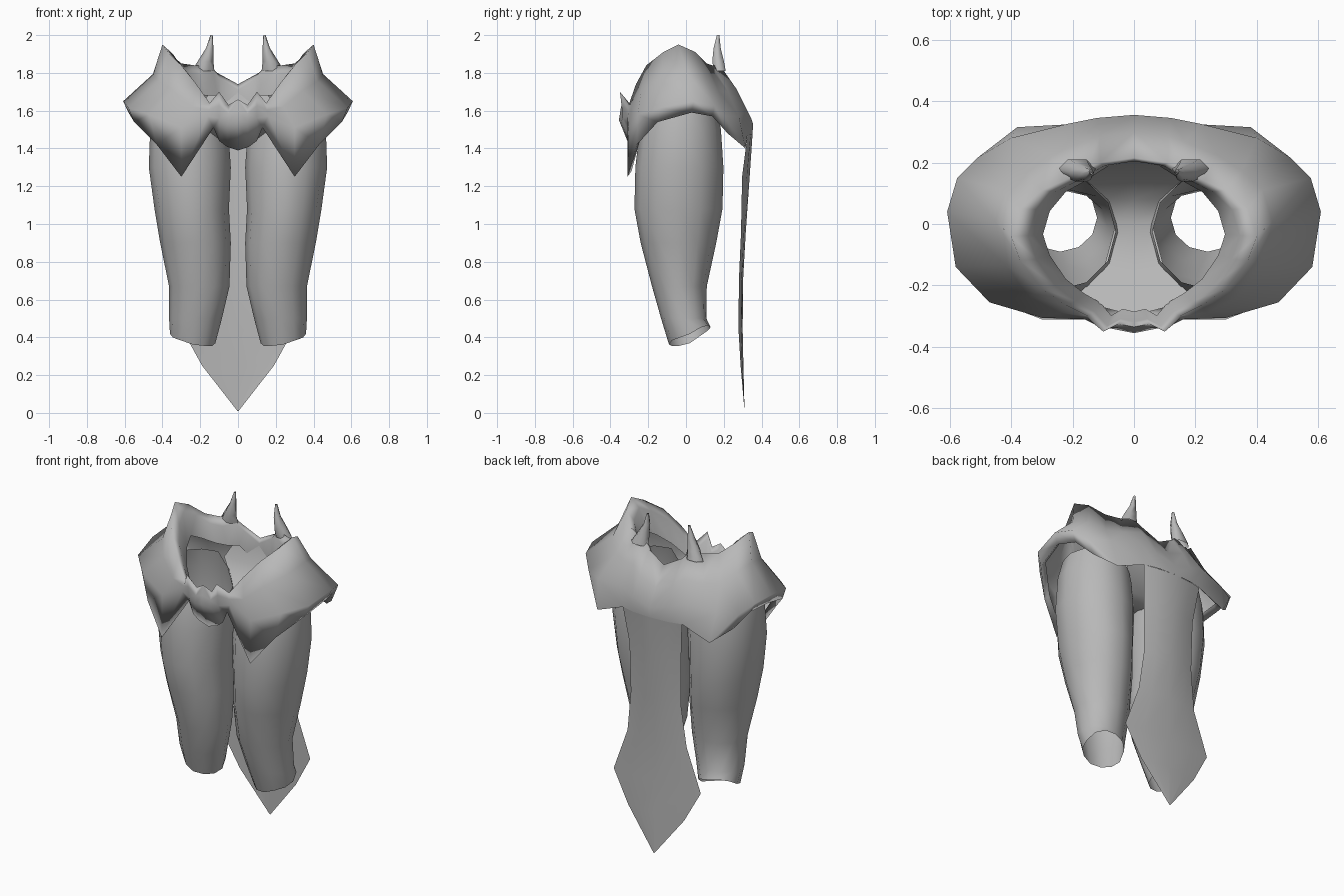
import bpy, bmesh, math
from mathutils import Vector

if "Cube" in bpy.data.objects:
    bpy.data.objects.remove(bpy.data.objects["Cube"])

grey = bpy.data.materials.new("plate_grey")
grey.diffuse_color = (0.48, 0.48, 0.48, 1)
grey.use_nodes = True
grey.node_tree.nodes["Principled BSDF"].inputs["Base Color"].default_value = grey.diffuse_color


def loft(name, rows, closed=False, mirror=False, angle=50):
    """Skin quads between rows of points."""
    bm = bmesh.new()
    grid = [[bm.verts.new(p) for p in r] for r in rows]
    n = len(rows[0])
    for a, b in zip(grid, grid[1:]):
        for i in range(n if closed else n - 1):
            j = (i + 1) % n
            bm.faces.new((a[i], a[j], b[j], b[i]))
    if mirror:
        geom = bm.verts[:] + bm.edges[:] + bm.faces[:]
        dup = bmesh.ops.duplicate(bm, geom=geom)["geom"]
        for v in dup:
            if isinstance(v, bmesh.types.BMVert):
                v.co.x *= -1
    bmesh.ops.remove_doubles(bm, verts=bm.verts, dist=0.0005)
    bmesh.ops.recalc_face_normals(bm, faces=bm.faces)
    me = bpy.data.meshes.new(name)
    bm.to_mesh(me)
    bm.free()
    me.materials.append(grey)
    ob = bpy.data.objects.new(name, me)
    bpy.context.collection.objects.link(ob)
    bpy.ops.object.select_all(action='DESELECT')
    ob.select_set(True)
    bpy.context.view_layer.objects.active = ob
    bpy.ops.object.shade_smooth_by_angle(angle=math.radians(angle))
    return ob


# Waist guard: columns from front centre to back centre (rim, bulge, lower edge)
columns = [
    ((0, -.335, 1.66), (0, -.355, 1.55), (0, -.29, 1.39)),
    ((.05, -.325, 1.63), (.05, -.345, 1.54), (.06, -.29, 1.41)),
    ((.10, -.35, 1.70), (.10, -.335, 1.56), (.10, -.29, 1.44)),
    ((.15, -.30, 1.64), (.16, -.31, 1.57), (.13, -.29, 1.51)),
    ((.22, -.265, 1.74), (.30, -.305, 1.51), (.30, -.31, 1.25)),
    ((.30, -.21, 1.84), (.47, -.255, 1.58), (.43, -.26, 1.42)),
    ((.37, -.12, 1.91), (.58, -.14, 1.615), (.55, -.15, 1.54)),
    ((.40, -.04, 1.95), (.608, .04, 1.65), (.58, .03, 1.59)),
    ((.37, .05, 1.91), (.575, .15, 1.63), (.54, .14, 1.57)),
    ((.30, .11, 1.85), (.51, .215, 1.57), (.48, .22, 1.48)),
    ((.23, .14, 1.84), (.40, .28, 1.57), (.38, .315, 1.40)),
    ((.15, .18, 1.84), (.22, .325, 1.60), (.20, .325, 1.47)),
    ((.11, .20, 1.80), (.12, .345, 1.56), (.12, .345, 1.47)),
    ((0, .215, 1.74), (0, .355, 1.53), (0, .352, 1.47)),
]
rows = []
for rim, bulge, low in columns:
    r, b, l = Vector(rim), Vector(bulge), Vector(low)
    side = min(1, r.x / .3)
    back = r.y > .1
    lip = Vector((r.x * .74, r.y * (.95 if back else .85),
                  r.z - (.16 if back else .07 + .11 * side)))
    fold = Vector((r.x * .86, r.y * .95, r.z - (.05 if r.x > .2 else .03)))
    d = b - r
    upper = r + Vector((d.x * .24, d.y * .6, d.z * .52))
    under = Vector((l.x * .95, l.y * .93, l.z + .03))
    rows.append([lip, fold, r, upper, b, l, under])
loft("waist_guard", rows, mirror=True, angle=130)

# Leg tubes: (z, centre x, radius x, centre y, radius y, drop on the inner side)
sections = [
    (1.61, .25, .19, -.025, .19, .16), (1.50, .255, .21, -.03, .215, .10),
    (1.30, .255, .217, -.035, .233, 0), (1.08, .245, .197, -.04, .233, 0),
    (.90, .225, .187, -.04, .20, 0), (.67, .205, .16, -.035, .145, 0),
    (.50, .225, .14, -.012, .12, 0), (.355, .24, .12, .02, .11, 0),
]
leg = []
for z, cx, rx, cy, ry, drop in sections:
    ring = []
    for i in range(12):
        a = math.tau * i / 12
        x, y = cx + rx * math.cos(a), cy + ry * math.sin(a)
        # slanted hem on the last ring
        hem = .7 * max(0, y) + .35 * max(0, x - .22) if z < .4 else 0
        ring.append((x, y, z + hem - drop * max(0, -math.cos(a))))
    leg.append(ring)
loft("right_leg", leg, closed=True)
loft("left_leg", [[(-x, y, z) for x, y, z in r] for r in leg], closed=True)

# Back cloth: (z, half width, y, edge bend), hanging from the guard's lower edge
cloth = []
for z, w, y, bend in [(1.47, .20, .352, .027), (1.25, .175, .337, .04),
                      (.95, .17, .316, .025), (.70, .20, .302, .022),
                      (.44, .295, .30, .022), (.25, .19, .304, .015),
                      (.01, .003, .31, 0)]:
    cloth.append([(w * t, y - bend * t * t, z) for t in (-1, -.6, 0, .6, 1)])
loft("back_cloth", cloth)

# Saddle strip between the legs, rising to the back rim
saddle = [[(w * t, y, z) for t in (-1, 0, 1)] for y, w, z in
          [(-.285, .05, 1.54), (-.245, .20, 1.52), (-.15, .10, 1.45),
           (0, .06, 1.42), (.08, .09, 1.45), (.14, .16, 1.52),
           (.18, .22, 1.58), (.205, .15, 1.70)]]
loft("saddle", saddle)

# Curved horns on the back rim: (centre x, y, z, radius x, radius y)
for s, name in ((1, "right_horn"), (-1, "left_horn")):
    horn = []
    for cx, cy, z, rx, ry in [(.185, .18, 1.81, .06, .035), (.172, .17, 1.86, .042, .036),
                              (.150, .165, 1.93, .020, .022), (.14, .17, 2.0, .006, .008)]:
        horn.append([(s * (cx + rx * math.cos(math.tau * i / 6)),
                      cy + ry * math.sin(math.tau * i / 6), z) for i in range(6)])
    loft(name, horn, closed=True, angle=80)
